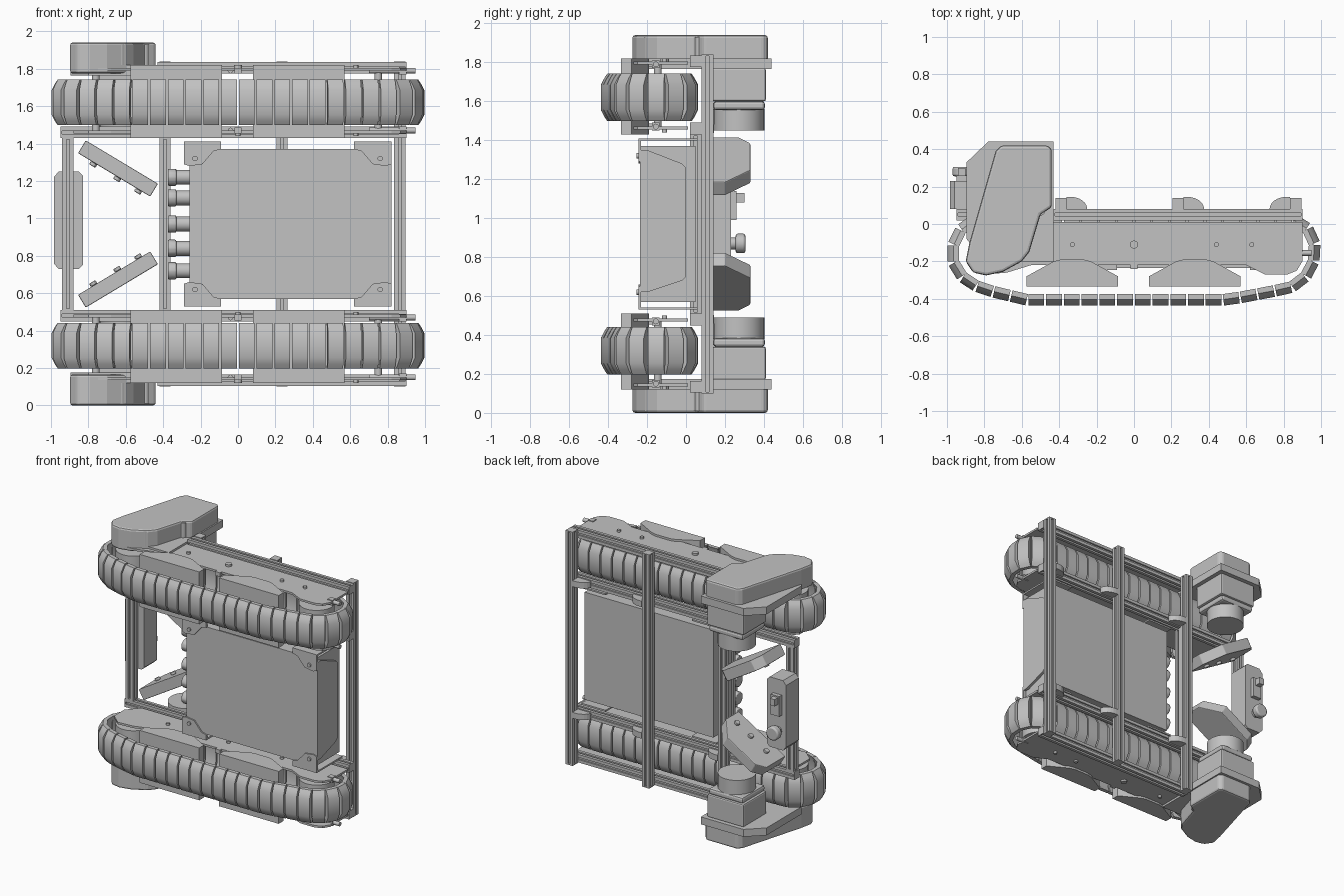
import bpy, bmesh, math
from mathutils import Vector, Matrix

cube = bpy.data.objects.get("Cube")
if cube:
    bpy.data.objects.remove(cube, do_unlink=True)

grey = bpy.data.materials.new("plain_grey")
grey.use_nodes = True
grey.diffuse_color = (0.54, 0.54, 0.54, 1)
grey.node_tree.nodes["Principled BSDF"].inputs["Base Color"].default_value = grey.diffuse_color

MID = 0.97  # mirror plane between the two tracks


def finish(name, bm, bevel=0, smooth=False, flip=False):
    if flip:
        bmesh.ops.transform(bm, matrix=Matrix.Translation((0, 0, 2 * MID)) @ Matrix.Scale(-1, 4, (0, 0, 1)), verts=bm.verts)
    bmesh.ops.recalc_face_normals(bm, faces=bm.faces)
    mesh = bpy.data.meshes.new(name)
    bm.to_mesh(mesh)
    bm.free()
    mesh.materials.append(grey)
    ob = bpy.data.objects.new(name, mesh)
    bpy.context.collection.objects.link(ob)
    if bevel:
        mod = ob.modifiers.new("bevel", "BEVEL")
        mod.width, mod.segments, mod.limit_method = bevel, 2, "ANGLE"
    if smooth:
        bpy.ops.object.select_all(action="DESELECT")
        ob.select_set(True)
        bpy.context.view_layer.objects.active = ob
        bpy.ops.object.shade_smooth_by_angle(angle=math.radians(35))
    return ob


def place(axis, a, b, h):
    return {"x": (h, a, b), "y": (a, h, b), "z": (a, b, h)}[axis]


def add_prism(bm, pts, axis, lo, hi):
    rings = [[bm.verts.new(place(axis, a, b, h)) for a, b in pts] for h in (lo, hi)]
    n = len(pts)
    bm.faces.new(rings[0])
    bm.faces.new(rings[1])
    for i in range(n):
        j = (i + 1) % n
        bm.faces.new((rings[0][i], rings[0][j], rings[1][j], rings[1][i]))


def prism(name, pts, axis, lo, hi, **kw):
    bm = bmesh.new()
    add_prism(bm, pts, axis, lo, hi)
    return finish(name, bm, **kw)


def box(name, x, y, z, **kw):
    return prism(name, [(x[0], y[0]), (x[1], y[0]), (x[1], y[1]), (x[0], y[1])], "z", *z, **kw)


def circle(a, b, r, n=32):
    return [(a + r * math.cos(2 * math.pi * i / n), b + r * math.sin(2 * math.pi * i / n)) for i in range(n)]


def rod(name, axis, a, b, r, lo, hi, n=32, **kw):
    return prism(name, circle(a, b, r, n), axis, lo, hi, smooth=True, **kw)


def rail(name, axis, a, b, lo, hi, **kw):
    """Slotted square extrusion with plain end caps."""
    quarter = [(.03, -.03), (.03, -.008), (.018, -.008), (.018, .008), (.03, .008)]
    pts = []
    for k in range(4):
        c, s = round(math.cos(k * math.pi / 2)), round(math.sin(k * math.pi / 2))
        pts += [(a + c * u - s * v, b + s * u + c * v) for u, v in quarter]
    bm = bmesh.new()
    add_prism(bm, pts, axis, lo + .008, hi - .008)
    cap = [(a + u * .03, b + v * .03) for u, v in ((-1, -1), (1, -1), (1, 1), (-1, 1))]
    for h in (lo, hi - .008):
        add_prism(bm, cap, axis, h, h + .008)
    return finish(name, bm, **kw)


# Closed path of one track
PATH = [(-.57, -.41), (.5, -.41), (.84, -.345), (.925, -.28), (.97, -.19), (.97, -.1), (.925, -.01), (.84, .035),
        (-.84, .035), (-.925, -.02), (-.97, -.1), (-.97, -.21), (-.905, -.31), (-.8, -.355)]


def path_points(pitch):
    pts = [Vector(p) for p in PATH]
    segs = [(p, pts[(i + 1) % len(pts)]) for i, p in enumerate(pts)]
    total = sum((b - a).length for a, b in segs)
    n = round(total / pitch)
    out = []
    for k in range(n + 1):
        d = k * total / n
        for a, b in segs:
            step = (b - a).length
            if d <= step + 1e-6:
                out.append(a.lerp(b, d / step))
                break
            d -= step
    return out


def track(flip):
    half_section = [(.122, -.035), (.122, -.006), (.1, .009), (.065, .027)]
    section = half_section + [(-w, o) for w, o in reversed(half_section)] + [(-.07, -.015), (.07, -.015)]
    bm = bmesh.new()
    pts = path_points(0.0955)
    for p, q in zip(pts, pts[1:]):
        t = (q - p).normalized()
        out = Vector((t.y, -t.x))
        mid, half = (p + q) / 2, (q - p).length / 2 - 0.005
        before = len(bm.verts)
        add_prism(bm, section, "x", -half, half)
        bm.verts.ensure_lookup_table()
        for v in bm.verts[before:]:
            along, w, o = v.co
            pos = mid + t * along + out * o
            v.co = (pos.x, pos.y, 0.32 + w)
    finish("track_pads", bm, smooth=True, flip=flip)


SIDE = [(-.8, .01), (.9, .01), (.9, -.2), (.87, -.25), (.82, -.27), (.7, -.27), (.6, -.22), (-.55, -.22), (-.68, -.26),
        (-.8, -.27), (-.88, -.2), (-.88, -.08)]
COVER = [(-.71, .42), (-.46, .42), (-.44, .4), (-.44, .09), (-.5, .05), (-.56, -.15), (-.6, -.2), (-.7, -.255),
         (-.79, -.275), (-.86, -.26), (-.9, -.2), (-.88, -.1), (-.74, .39)]
MOUNT = [(-.43, .44), (-.78, .44), (-.895, .33), (-.895, -.08), (-.8, -.2), (-.43, -.2)]
BARS = (-.39, .235, .865)

for flip in (False, True):
    # Track, drums and side plates
    track(flip)
    for x in (-.76, .75):
        rod("track_drum", "z", x, -.145, .12, .2, .44, flip=flip)
        rod("drum_axle", "z", x, -.145, .02, .14, .48, flip=flip)
    for z in ((.135, .15), (.47, .485)):
        prism("side_plate", SIDE, "z", *z, flip=flip)
    # Skids between the plates
    for x in (-.33, .325):
        prism("skid", [(x - .245, -.335), (x + .245, -.335), (x + .245, -.28), (x + .1, -.2), (x + .06, -.19),
                       (x - .06, -.19), (x - .1, -.2), (x - .245, -.28)], "z", .12, .51, flip=flip)
    # Rails, their brackets and bolts
    rail("outer_rail", "x", .05, .135, -.43, .9, flip=flip)
    rail("inner_rail", "x", .05, .48, -.95, .9, flip=flip)
    for x, way in zip(BARS, (1, 1, -1)):
        foot, bend = x + way * .03, x + way * .05
        arc = [(bend + way * .09 * math.sin(a * math.pi / 12), .08 + .065 * math.cos(a * math.pi / 12)) for a in range(7)]
        prism("corner_bracket", [(foot, .08), (foot, .145)] + arc, "z", .458, .502, flip=flip)
    for x in (-.5, -.33, 0, .44, .63):
        rod("plate_bolt", "z", x, -.11, .022 if x == 0 else .013, .12, .14, 12, flip=flip)
        rod("inner_bolt", "z", x, -.11, .013, .48, .5, 12, flip=flip)
    for z in (.15, .47):
        rod("tension_bolt", "x", -.155, z, .015, .7, .95, 12, flip=flip)
        box("tension_block", (.86, .9), (-.175, -.135), (z - .02, z + .02), flip=flip)
        rod("plate_stud", "y", -.04, z, .015, -.2, -.15, 12, flip=flip)
        box("stud_block", (-.02, .02), (-.24, -.16), (z - .015, z + .015), flip=flip)
    # Drive unit
    prism("drive_cover", COVER, "z", 0, .165, bevel=.015, flip=flip)
    prism("drive_mount", MOUNT, "z", .12, .175, flip=flip)
    for x, y in ((-.5, .07), (-.63, -.19)):
        rod("cover_bolt", "z", x, y, .025, .01, .12, 16, flip=flip)
    box("gearbox", (-.76, -.46), (.135, .41), (.17, .34), bevel=.01, flip=flip)
    box("gearbox_flange", (-.75, -.47), (.14, .405), (.34, .385), bevel=.015, flip=flip)
    rod("motor", "z", -.61, .272, .13, .38, .49, flip=flip)
    # Angled side panel, built flat and then swung outwards
    bm = bmesh.new()
    add_prism(bm, [(-.23, .05), (.22, .05), (.22, .2), (.1, .33), (-.17, .33), (-.23, .27)], "z", -.045, .035)
    for x in (-.13, .02, .15):
        add_prism(bm, circle(x, .16, .02, 12), "z", .035, .055)
    swing = Matrix.Translation((-.64, 0, .68)) @ Matrix.Rotation(math.radians(-31), 4, "Y")
    bmesh.ops.transform(bm, matrix=swing, verts=bm.verts)
    finish("angled_panel", bm, bevel=.008, flip=flip)

# Cross bars
for x in BARS:
    rail("cross_bar", "z", x, .11, .1, 1.84)
for x in (-.91, -.39):
    rail("end_bar", "z", x, .05, .51, 1.43)

# Main case with its end panel and corner brackets
box("case_body", (-.26, .8), (-.235, .05), (.57, 1.37))
prism("end_panel", [(-.235, .62), (-.235, 1.35), (-.2, 1.35), (-.02, 1.28), (0, 1.26), (0, .7), (-.02, .68), (-.2, .62)],
      "x", .8, .82)
for sx in (1, -1):
    for sz in (1, -1):
        cx, cz = (-.29 if sx > 0 else .82), (.53 if sz > 0 else 1.41)
        gusset = [(0, 0), (.2, 0), (.2, .04), (.16, .05), (.1, .12), (.03, .13), (0, .12)]
        prism("case_gusset", [(cx + sx * a, cz + sz * b) for a, b in gusset], "y", -.245, -.23)
        box("gusset_leg", sorted((cx, cx + sx * .2)), (-.235, .06), sorted((cz, cz + sz * .012)))
        rod("gusset_bolt", "y", cx + sx * .06, cz + sz * .09, .014, -.255, -.24, 12)

# Cable connectors on the case
for z in (.72, .84, .97, 1.11, 1.22):
    rod("connector", "x", -.09, z, .04, -.33, -.25, 16)
    rod("connector_cap", "x", -.09, z, .046, -.375, -.33, 12, bevel=.006)

# Control box with its knobs
prism("control_box", [(-.96, .73), (-.85, .73), (-.83, .75), (-.83, 1.23), (-.85, 1.25), (-.96, 1.25), (-.985, 1.22),
                      (-.985, .76)], "y", .08, .23)
rod("stop_button_stem", "y", -.92, .87, .03, .23, .26)
rod("stop_button", "y", -.92, .87, .05, .255, .305, bevel=.01)
box("switch_block", (-.95, -.88), (.23, .26), (.99, 1.14))
box("switch_lever", (-.94, -.9), (.25, .3), (1.08, 1.13))
